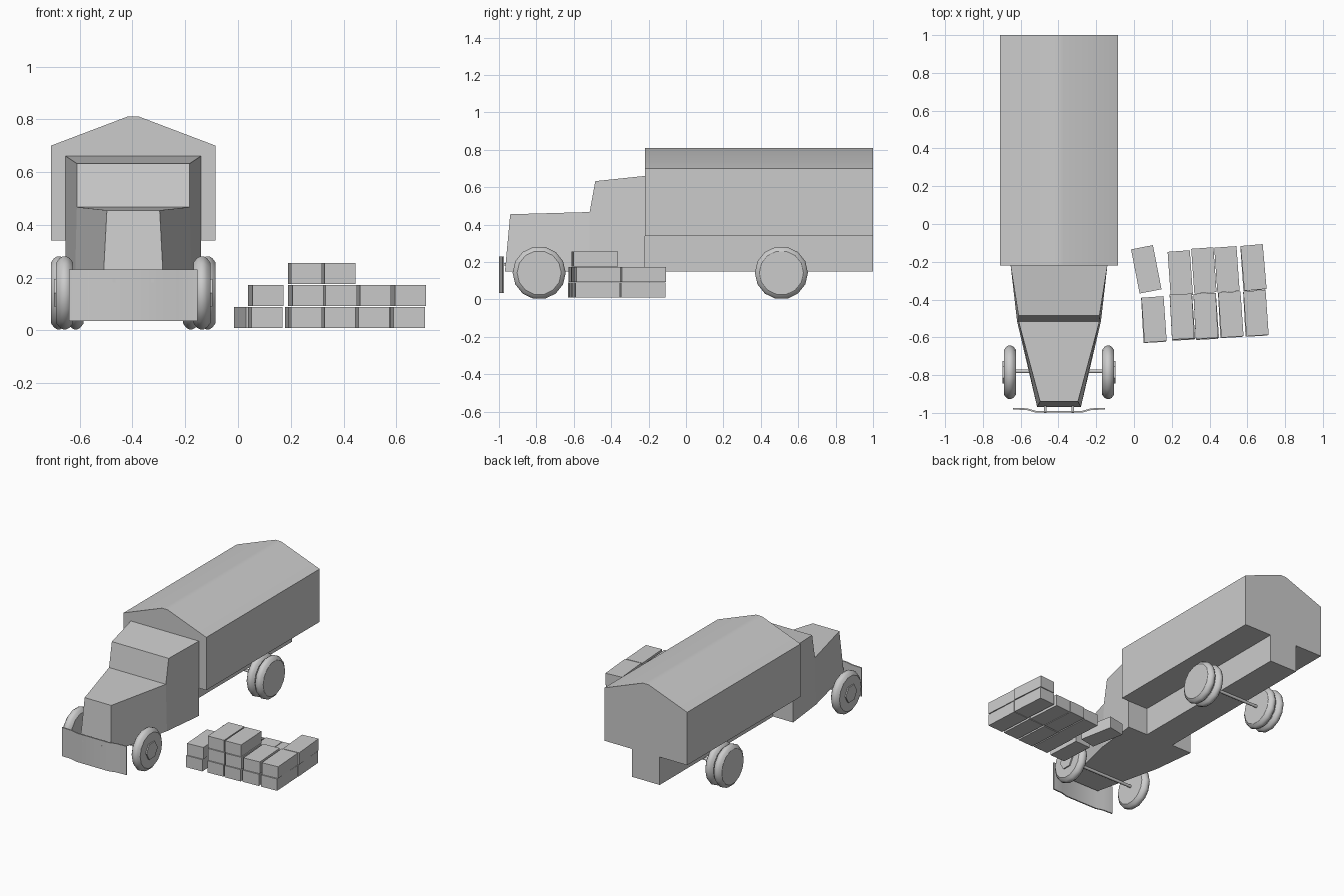
import bpy, bmesh, math
from mathutils import Matrix, Vector

if "Cube" in bpy.data.objects:
    bpy.data.objects.remove(bpy.data.objects["Cube"])

CX = -0.397  # centre line of the truck

grey = bpy.data.materials.new("plain grey")
grey.diffuse_color = (0.6, 0.6, 0.6, 1)
grey.use_nodes = True
grey.node_tree.nodes["Principled BSDF"].inputs["Base Color"].default_value = grey.diffuse_color


def finish(name, bm, smooth=None):
    bmesh.ops.recalc_face_normals(bm, faces=bm.faces)
    me = bpy.data.meshes.new(name)
    bm.to_mesh(me)
    bm.free()
    ob = bpy.data.objects.new(name, me)
    bpy.context.collection.objects.link(ob)
    me.materials.append(grey)
    if smooth:
        bpy.ops.object.select_all(action='DESELECT')
        ob.select_set(True)
        bpy.context.view_layer.objects.active = ob
        bpy.ops.object.shade_smooth_by_angle(angle=math.radians(smooth))
    return ob


def loft(name, rings, smooth=None):
    """Skin closed rings of equal length and cap both ends."""
    bm = bmesh.new()
    vs = [[bm.verts.new(p) for p in r] for r in rings]
    n = len(vs[0])
    for a, b in zip(vs, vs[1:]):
        for i in range(n):
            j = (i + 1) % n
            bm.faces.new((a[i], a[j], b[j], b[i]))
    bm.faces.new(vs[0])
    bm.faces.new(vs[-1])
    return finish(name, bm, smooth)


def box(name, centre, size, turn=0):
    bm = bmesh.new()
    m = (Matrix.Translation(centre) @ Matrix.Rotation(math.radians(turn), 4, 'Z')
         @ Matrix.Diagonal((*size, 1)))
    bmesh.ops.create_cube(bm, size=1, matrix=m)
    return finish(name, bm)


def lathe_x(name, profile, y, z, sides, smooth=None):
    """Turn (x, radius) points around an axis along x."""
    rings = [[(x, y + r * math.cos(2 * math.pi * i / sides),
               z + r * math.sin(2 * math.pi * i / sides))
              for i in range(sides)] for x, r in profile]
    return loft(name, rings, smooth)


# Cargo cover with a pitched roof
section = [(-.312, .34), (.312, .34), (.312, .70), (.022, .81), (-.022, .81), (-.312, .70)]
loft("cargo_cover", [[(CX + x, y, z) for x, z in section] for y in (-.22, 1)], 30)

# Narrow chassis below the cover
box("chassis", (CX, .39, .245), (.21, 1.22, .19))

# Cab and tapering bonnet: side outline with a half width at every point
outline = [(-.22, .15, .256), (-.22, .66, .256), (-.485, .632, .214),
           (-.515, .467, .214), (-.94, .455, .100), (-.968, .15, .116),
           (-.515, .15, .222)]
bm = bmesh.new()
left = [bm.verts.new((CX - w, y, z)) for y, z, w in outline]
right = [bm.verts.new((CX + w, y, z)) for y, z, w in outline]
n = len(outline)
for i in range(n):
    j = (i + 1) % n
    bm.faces.new((left[i], left[j], right[j], right[i]))
for s in (left, right):
    bm.faces.new((s[0], s[1], s[2], s[3], s[6]))  # cab side
    bm.faces.new((s[3], s[4], s[5], s[6]))        # bonnet side
finish("cab", bm)

# Bent bumper plate and its two mounts
bend = [(-.243, -.973), (-.17, -.976), (-.12, -.990), (.12, -.990), (.17, -.976), (.243, -.973)]
plan = bend + [(x, y - .009) for x, y in reversed(bend)]
loft("bumper", [[(CX + x, y, z) for x, y in plan] for z in (.035, .23)], 30)
for s in (-1, 1):
    box("bumper_mount", (CX + s * .073, -.98, .188), (.012, .04, .014))

# Axles
for name, y in (("front_axle", -.78), ("rear_axle", .51)):
    lathe_x(name, [(CX - .26, .01), (CX + .26, .01)], y, .142, 8, 50)

# Wheels: single at the front with a hub, paired at the rear
for s in (-1, 1):
    def tyre(name, a, b, y):
        w = b - a
        prof = [(a, .06), (a, .118), (a + .2 * w, .135), (a + .4 * w, .142),
                (a + .6 * w, .142), (a + .8 * w, .135), (b, .118), (b, .06)]
        lathe_x(name, [(CX + s * x, r) for x, r in prof], y, .142, 14, 30)

    tyre("front_tyre", .228, .292, -.785)
    lathe_x("front_hub", [(CX + s * .285, .06), (CX + s * .300, .06)], -.785, .142, 6)
    tyre("rear_inner_tyre", .188, .248, .51)
    tyre("rear_outer_tyre", .252, .312, .51)

# Stacked crates: x, y, turn, number in the stack
stacks = [(.065, -.240, 11, 1), (.245, -.262, 4, 1), (.370, -.246, 4, 1),
          (.492, -.240, 4, 1), (.630, -.233, 4, 2),
          (.103, -.508, 3, 2), (.254, -.496, 3, 3), (.380, -.492, 3, 3),
          (.510, -.482, 3, 2), (.643, -.475, 3, 2)]
for x, y, turn, count in stacks:
    for k in range(count):
        box("crate", (x + .003 * (k % 2), y + .003 * k, .049 + .083 * k),
            (.118, .238, .080), turn + (k % 2))
